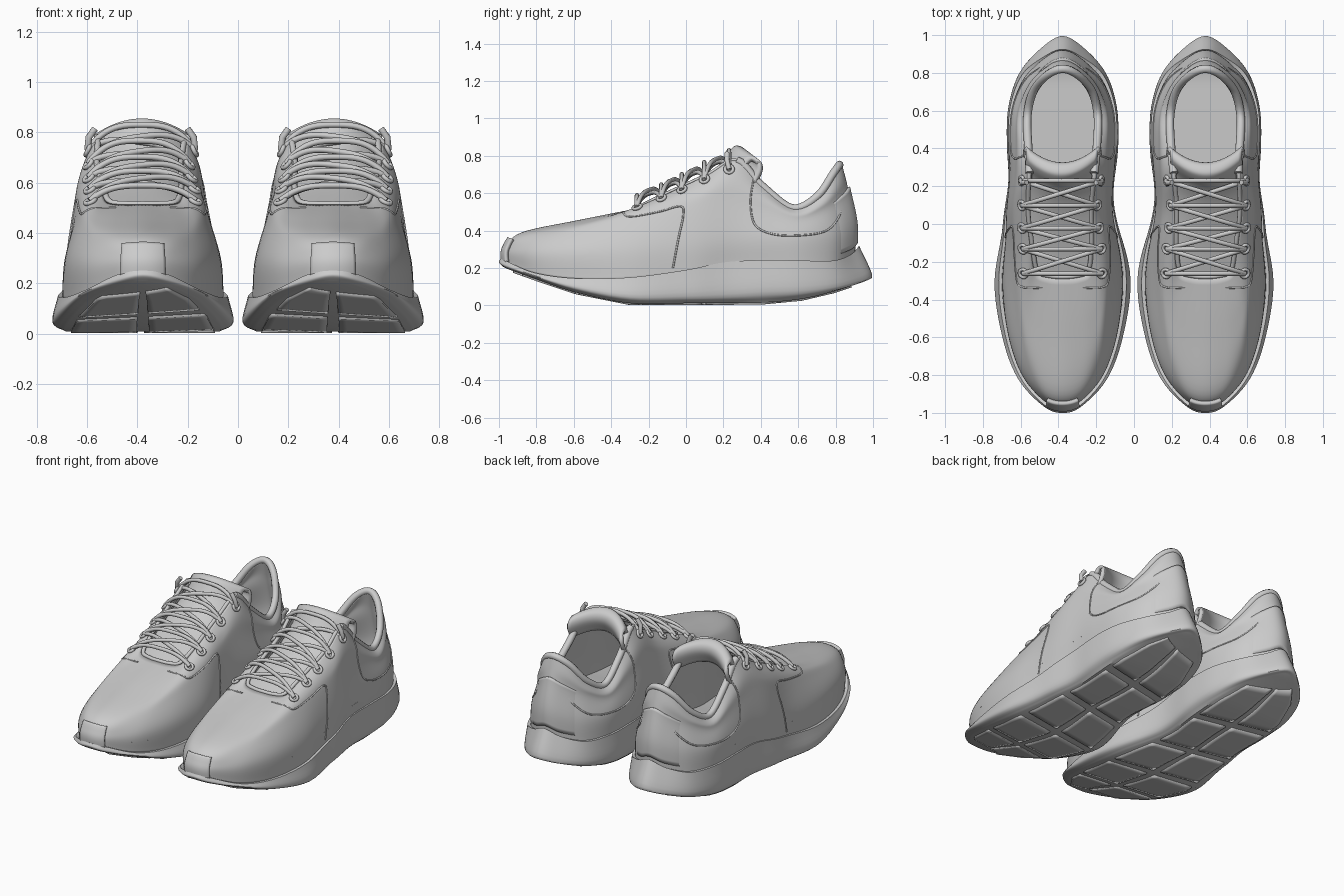
import bpy, math
from mathutils import Vector
from mathutils.bvhtree import BVHTree

cube = bpy.data.objects.get("Cube")
if cube:
    bpy.data.objects.remove(cube)

grey = bpy.data.materials.new("light grey")
grey.use_nodes = True
grey.diffuse_color = (0.6, 0.6, 0.6, 1)
grey.node_tree.nodes["Principled BSDF"].inputs["Base Color"].default_value = (0.6, 0.6, 0.6, 1)


# Half outlines from toe to heel: (y, half width, z)
SOLE = [
    [(-.975, 0, .205), (-.94, .09, .19), (-.8, .2, .14), (-.59, .275, .07), (-.3, .31, .012), (0, .258, .012),
     (.2, .235, .013), (.42, .25, .016), (.62, .24, .035), (.79, .185, .075), (.91, .09, .115), (.965, 0, .135)],
    [(-1, 0, .23), (-.965, .1, .21), (-.82, .235, .16), (-.6, .318, .095), (-.3, .36, .045), (0, .302, .05),
     (.2, .278, .06), (.42, .293, .075), (.62, .285, .08), (.8, .228, .1), (.93, .115, .135), (.995, 0, .165)],
    [(-.992, 0, .25), (-.955, .1, .235), (-.81, .225, .175), (-.59, .303, .145), (-.3, .338, .15), (0, .296, .19),
     (.2, .274, .23), (.42, .287, .243), (.62, .278, .24), (.79, .215, .24), (.885, .1, .275), (.925, 0, .32)]]
UPPER = [
    [(-.97, 0, .22), (-.935, .095, .21), (-.79, .215, .16), (-.57, .29, .13), (-.3, .322, .135), (0, .285, .17),
     (.2, .265, .21), (.42, .275, .22), (.62, .265, .22), (.78, .2, .22), (.87, .09, .25), (.905, 0, .29)],
    [(-.965, 0, .305), (-.925, .105, .3), (-.78, .22, .29), (-.55, .29, .29), (-.28, .31, .3), (0, .285, .33),
     (.2, .275, .36), (.42, .28, .36), (.62, .265, .36), (.78, .195, .37), (.87, .09, .41), (.905, 0, .44)],
    [(-.88, 0, .39), (-.84, .11, .383), (-.68, .195, .392), (-.47, .24, .42), (-.23, .26, .46), (0, .258, .51),
     (.2, .25, .56), (.42, .25, .5), (.6, .24, .45), (.75, .175, .5), (.84, .08, .57), (.87, 0, .61)],
    [(-.28, 0, .515), (-.275, .08, .515), (-.25, .145, .525), (-.15, .165, .575), (-.02, .175, .635), (.12, .18, .7),
     (.27, .185, .775), (.4, .195, .645), (.57, .2, .52), (.71, .165, .58), (.8, .088, .705), (.835, 0, .752)]]
# Extra outline half way between shoulder and rim, slightly fuller
UPPER.insert(3, [((a[0] + b[0]) / 2, (a[1] + b[1]) / 2 + (.012 if a[1] else 0), (a[2] + b[2]) / 2 + .003)
                 for a, b in zip(UPPER[2], UPPER[3])])


def centre(y):
    return .378 + .016 * math.exp(-((y - .08) / .16) ** 2)


def spline(pts, t, closed=False):
    n = len(pts)
    i = int(math.floor(t))
    if not closed:
        i = max(0, min(i, n - 2))
    f = t - i
    if closed:
        a, b, c, d = (pts[(i + k) % n] for k in (-1, 0, 1, 2))
    else:
        b, c = pts[i], pts[i + 1]
        a = pts[i - 1] if i else b * 2 - c
        d = pts[i + 2] if i + 2 < n else c * 2 - b
    return b + (c - a) * (f / 2) + (a * 2 - b * 5 + c * 4 - d) * (f * f / 2) + (b * 3 - a - c * 3 + d) * (f ** 3 / 2)


def loops(guides):
    result = []
    for g in guides:
        right = [Vector((w, y, z)) for y, w, z in g]
        left = [Vector((-p.x, p.y, p.z)) for p in right[-2:0:-1]]
        result.append(right + left)
    return result


def surface(rings, u, v):
    p = spline([spline(r, u, True) for r in rings], v)
    p.x += centre(p.y)
    return p


def finish(ob, thick=0, offset=-1):
    ob.data.materials.append(grey)
    if thick:
        m = ob.modifiers.new("thickness", 'SOLIDIFY')
        m.thickness, m.offset = thick, offset
    m = ob.modifiers.new("pair", 'MIRROR')
    m.use_mirror_merge = False
    return ob


def mesh(name, verts, faces, thick=0, offset=-1):
    me = bpy.data.meshes.new(name)
    me.from_pydata([tuple(v) for v in verts], [], faces)
    me.shade_smooth()
    me.set_sharp_from_angle(angle=math.radians(40))
    ob = bpy.data.objects.new(name, me)
    bpy.context.collection.objects.link(ob)
    return finish(ob, thick, offset)


def grid(name, fn, nu, nv, thick=0, offset=-1, closed=False, capped=False):
    cols = nu if closed else nu + 1
    verts = [fn(i / nu, j / nv) for j in range(nv + 1) for i in range(cols)]
    faces = [(j * cols + i, j * cols + (i + 1) % cols, (j + 1) * cols + (i + 1) % cols, (j + 1) * cols + i)
             for j in range(nv) for i in range(nu)]
    for base in (0, nv * cols):
        for k in range(nu // 2 if capped else 0):
            f = list(dict.fromkeys(base + q % nu for q in (k, nu - k, nu - k - 1, k + 1)))
            faces.append(f if base == 0 else f[::-1])
    return mesh(name, verts, faces, thick, offset)


def tube(name, pts, radius, cyclic=False):
    cu = bpy.data.curves.new(name, 'CURVE')
    cu.dimensions = '3D'
    cu.bevel_depth, cu.bevel_resolution, cu.use_fill_caps = radius, 2, True
    sp = cu.splines.new('POLY')
    sp.points.add(len(pts) - 1)
    for q, p in zip(sp.points, pts):
        q.co = (*p, 1)
    sp.use_cyclic_u = cyclic
    sp.use_smooth = True
    ob = bpy.data.objects.new(name, cu)
    bpy.context.collection.objects.link(ob)
    return finish(ob)


sole_rings, upper_rings = loops(SOLE), loops(UPPER)
TURN = len(upper_rings[0])

# Midsole and upper shell
grid("midsole", lambda a, b: surface(sole_rings, a * TURN, b * 2), 132, 10, closed=True, capped=True)
upper = grid("upper", lambda a, b: surface(upper_rings, a * TURN, b * 4), 132, 28, .03, closed=True)
tree = BVHTree.FromPolygons([v.co for v in upper.data.vertices], [list(p.vertices) for p in upper.data.polygons])

# Insole
ring = [surface(upper_rings, k * TURN / 88, .6) for k in range(88)]
mesh("insole", ring, [list(dict.fromkeys(q % 88 for q in (k, k + 1, 87 - k, 88 - k))) for k in range(44)])

# Padded collar and throat edging
def rim(u, inset):
    p = surface(upper_rings, u, 4)
    q = Vector((centre(p.y), min(p.y, .5), p.z))
    return p + (q - p).normalized() * inset

tube("collar_padding", [rim(6 + 10 * k / 60, .014) for k in range(61)], .022)
tube("throat_edging", [rim(-6 + 12 * k / 60, .012) for k in range(61)], .012)

# Toe guard and raised heel panel follow the upper
grid("toe_guard", lambda a, b: surface(upper_rings, (a * 2 - 1) * (.85 - .15 * b), .2 + 1.35 * b), 16, 12, .02, 1)

def heel(a, b):
    p = surface(upper_rings, TURN / 2 + (a * 2 - 1) * 1.7, .3 + 1.95 * b)
    out = Vector((p.x - centre(p.y), p.y - .5, 0)).normalized()
    return p + out * (.017 * (1 - abs(a * 2 - 1) ** 3) - .004)

grid("heel_panel", heel, 24, 12, .02)


# Raised seams on both sides
def seam(name, path):
    pts = [Vector((0, *p)) for p in path]
    for side in (-1, 1):
        line = []
        for k in range(49):
            p = spline(pts, k * (len(pts) - 1) / 48)
            hit = tree.ray_cast(Vector((centre(p.y) + side, p.y, p.z)), Vector((-side, 0, 0)))[0]
            if hit:
                line.append(hit)
        if len(line) > 1:
            tube(name, line, .005)

seam("toe_panel_seam", [(-.34, .5), (-.3, .475), (-.15, .5), (-.03, .53), (-.015, .48), (-.04, .36), (-.07, .2)])
seam("heel_panel_seam", [(.36, .67), (.345, .55), (.37, .43), (.47, .38), (.62, .375), (.75, .4), (.82, .48), (.84, .58)])

# Tongue with rolled top
TONGUE = [Vector((0, *p)) for p in ((-.32, .497), (-.1, .585), (.08, .675), (.18, .755), (.235, .83), (.27, .855),
                                    (.315, .835), (.325, .785), (.29, .71))]

def tongue(a, b):
    p = spline(TONGUE, b * (len(TONGUE) - 1))
    u = a * 2 - 1
    rise = max(0, min(1, (p.y + .2) / .4))
    return Vector((centre(p.y) + u * (.15 + .04 * rise), p.y + .085 * rise ** 3 * u * u,
                   p.z - (.01 + .055 * rise) * u * u))

grid("tongue", tongue, 20, 40, .025)

# Eyelets
ROWS = ((-.26, .53), (-.13, .58), (-.02, .63), (.1, .69), (.23, .735))
holes = []
for y, z in ROWS:
    pair = {}
    for side in (-1, 1):
        aim = Vector((side, 0, 1)).normalized()
        p = Vector((centre(y) + side * .215, y, z))
        hit, normal = tree.ray_cast(p + aim * .4, -aim)[:2]
        pair[side] = hit + normal * .008
        e1 = normal.orthogonal().normalized()
        e2 = normal.cross(e1)
        angles = [k * math.tau / 16 for k in range(16)]
        tube("eyelet", [hit + normal * .006 + (e1 * math.cos(t) + e2 * math.sin(t)) * .022 for t in angles], .009, True)
    holes.append(pair)


# Laces: a bar on each row and a cross between rows
def lace(name, a, b, lift):
    pts = []
    for k in range(25):
        u = k / 12 - 1
        p = a.lerp(b, k / 24)
        p.z += lift * (1 - abs(u) ** 3)
        pts.append(p)
    tube(name, pts, .012)

for i, row in enumerate(holes):
    lace("lace_bar", row[-1], row[1], .06 + .01 * i)
    if i + 1 < len(holes):
        for side in (-1, 1):
            lace("lace_cross", row[side], holes[i + 1][-side], .055 + .005 * i + .01 * side)
for side in (-1, 1):
    h = holes[-1][side]
    tube("lace_loop", [h, h + Vector((-side * .005, -.012, .05)), h + Vector((-side * .03, -.01, .085))], .014)


# Outsole tread pads in two slanted columns
def underside(y):
    for p, q in zip(SOLE[0], SOLE[0][1:]):
        if y <= q[0]:
            f = max(0, (y - p[0]) / (q[0] - p[0]))
            return p[1] + (q[1] - p[1]) * f, p[2] + (q[2] - p[2]) * f

def pad(y0, y1, u0, u1):
    def point(a, b):
        u = u0 + (u1 - u0) * a
        y = y0 + (y1 - y0) * b + .05 * u
        w, z = underside(y)
        return Vector((centre(y) + u * w, y, z - .01))
    grid("tread_pad", point, 8, 8, .02, 1)

for y0, y1 in ((-.88, -.64), (-.58, -.3), (-.24, .04), (.1, .42), (.48, .84)):
    for u0, u1 in ((-.93, -.08), (.08, .93)):
        pad(y0, y1, u0, u1)
